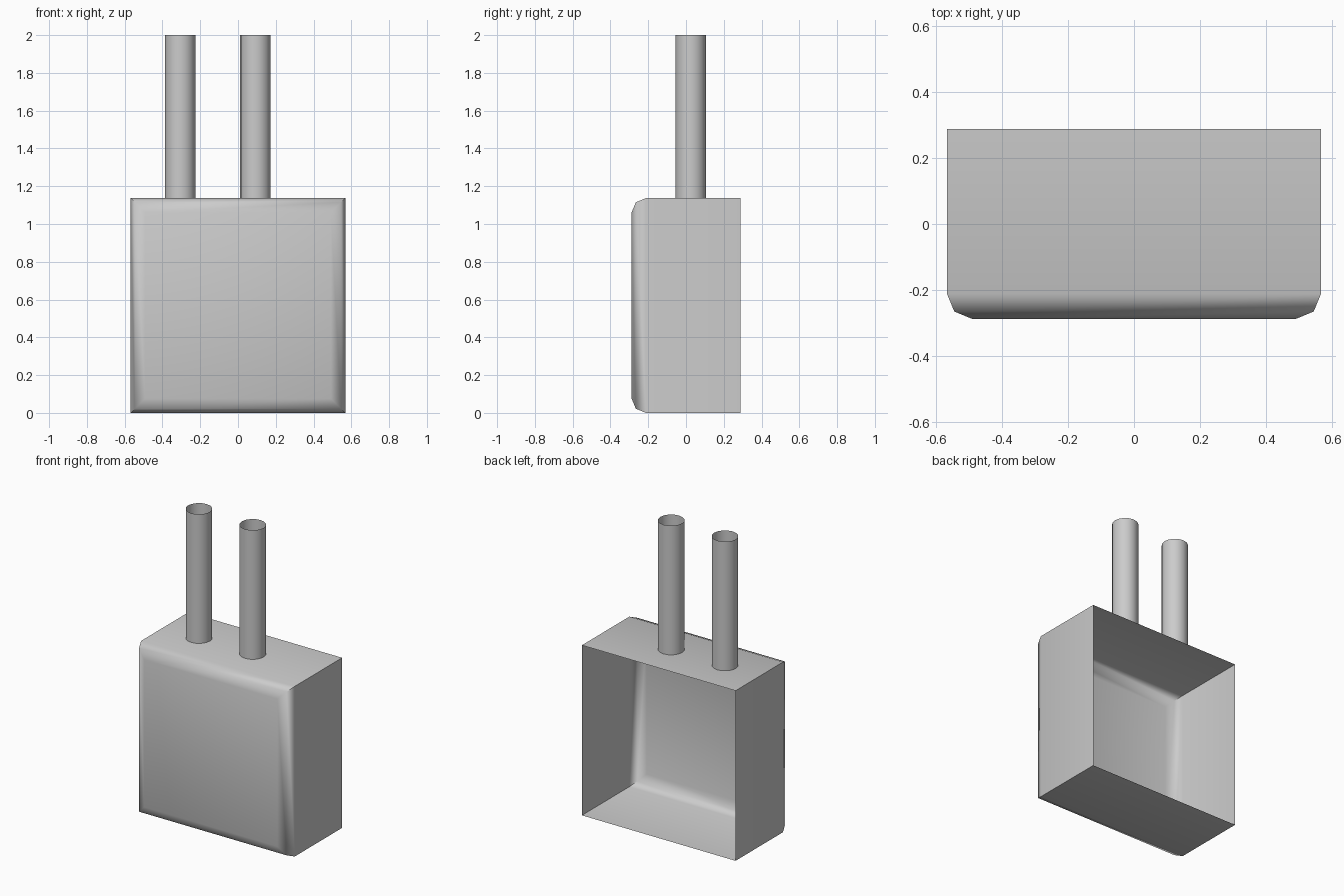
import bpy, bmesh
from mathutils import Matrix

if "Cube" in bpy.data.objects:
    bpy.data.objects.remove(bpy.data.objects["Cube"])

W, D, H = 1.136, 0.576, 1.137   # body size
BEVEL = 0.076


def add_object(name, bm):
    mesh = bpy.data.meshes.new(name)
    bm.normal_update()
    bm.to_mesh(mesh)
    bm.free()
    obj = bpy.data.objects.new(name, mesh)
    bpy.context.collection.objects.link(obj)
    bpy.ops.object.select_all(action='DESELECT')
    obj.select_set(True)
    bpy.context.view_layer.objects.active = obj
    bpy.ops.object.shade_smooth_by_angle(angle=0.87)
    return obj


# Body shell: open at the back, rounded around the front face
bm = bmesh.new()
bmesh.ops.create_cube(bm, size=1, matrix=Matrix.Translation((0, 0, H / 2)) @ Matrix.Diagonal((W, D, H, 1)))
bm.normal_update()
back = [f for f in bm.faces if f.normal.y > 0.9]
bmesh.ops.delete(bm, geom=back, context='FACES_ONLY')
front = next(f for f in bm.faces if f.normal.y < -0.9)
bmesh.ops.bevel(bm, geom=list(front.edges), offset=BEVEL, segments=2,
                profile=0.5, affect='EDGES')
add_object("body_shell", bm)

# Two open pipes standing on the top wall
for name, x in (("left_pipe", -0.306), ("right_pipe", 0.092)):
    bm = bmesh.new()
    bmesh.ops.create_cone(bm, cap_ends=False, segments=16, radius1=0.081, radius2=0.081,
                          depth=2 - H, matrix=Matrix.Translation((x, 0.025, (2 + H) / 2)))
    add_object(name, bm)
